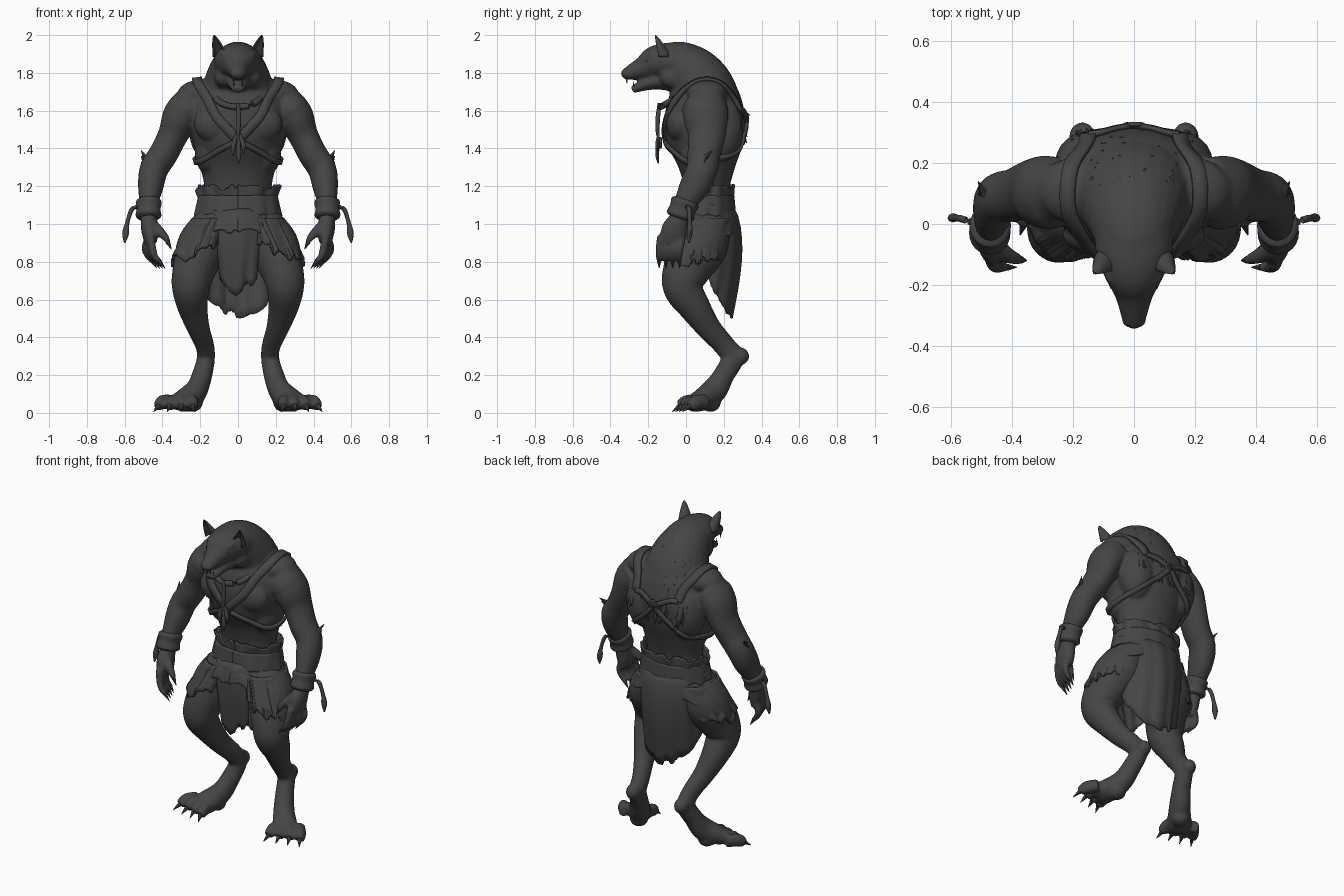
import bpy, bmesh, math, random
from mathutils import Vector, Matrix
from mathutils.bvhtree import BVHTree

random.seed(4)
if bpy.data.objects.get("Cube"):
    bpy.data.objects.remove(bpy.data.objects["Cube"])
grey = bpy.data.materials.new("charcoal grey")
grey.use_nodes = True
grey.diffuse_color = (0.06, 0.06, 0.06, 1)
shader = next(node for node in grey.node_tree.nodes if node.type == 'BSDF_PRINCIPLED')
shader.inputs["Base Color"].default_value = grey.diffuse_color
both_sides = ((1, "left"), (-1, "right"))

def finish(name, builder, thickness=0):
    bmesh.ops.recalc_face_normals(builder, faces=builder.faces)
    mesh = bpy.data.meshes.new(name)
    builder.to_mesh(mesh)
    builder.free()
    mesh.materials.append(grey)
    part = bpy.data.objects.new(name, mesh)
    bpy.context.collection.objects.link(part)
    bpy.context.view_layer.objects.active = part
    part.select_set(True)
    bpy.ops.object.shade_smooth_by_angle(angle=math.radians(50))
    part.select_set(False)
    if thickness:
        solid = part.modifiers.new("thickness", 'SOLIDIFY')
        solid.thickness, solid.offset = thickness, 0
    return part

def spline(keys, steps=5):
    """Catmull-Rom through key tuples of any length."""
    padded, out = [keys[0], *keys, keys[-1]], []
    for i in range(1, len(keys)):
        for t in (j / steps for j in range(steps)):
            out.append([b + t / 2 * (c - a + t * (2*a - 5*b + 4*c - d + t * (3*(b - c) + d - a)))
                        for a, b, c, d in zip(*padded[i-1:i+3])])
    return out + [list(keys[-1])]

def loft(bm, keys, side=1, count=16, level=False, steps=5):
    """Elliptical tube through keys (x, y, z, radius across, radius along)."""
    points, rings = spline(keys, steps), []
    for i, p in enumerate(points):
        before, after = points[max(i - 1, 0)], points[min(i + 1, len(points) - 1)]
        tangent = Vector((0, 0, 1)) if level else (Vector(after[:3]) - Vector(before[:3])).normalized()
        across = Vector((1, 0, 0)) if abs(tangent.x) < 0.9 else Vector((0, 1, 0))
        across = (across - tangent * across.dot(tangent)).normalized()
        along, ring = tangent.cross(across), []
        for angle in (math.tau * j / count for j in range(count)):
            c = Vector(p[:3]) + across * p[3] * math.cos(angle) + along * p[4] * math.sin(angle)
            ring.append(bm.verts.new((c.x * side, c.y, c.z)))
        rings.append(ring)
    for low, high in zip(rings, rings[1:]):
        for j in range(count):
            bm.faces.new((low[j], low[j-1], high[j-1], high[j]))
    bm.faces.new(rings[0])
    bm.faces.new(rings[-1])

def blob(bm, centre, radii, side=1):
    matrix = Matrix.Translation((centre[0] * side, *centre[1:])) @ Matrix.Diagonal((*radii, 1))
    bmesh.ops.create_uvsphere(bm, u_segments=20, v_segments=12, radius=1, matrix=matrix)

def spike(bm, start, end, radius, side=1):
    """Tapered claw, tooth or tuft."""
    loft(bm, [(*start, radius, radius), (*end, radius * .1, radius * .1)], side, 6, steps=2)

def sheet(name, surface, across, down, thickness):
    """Solidified grid from surface(u, v), both running from 0 to 1."""
    bm = bmesh.new()
    grid = [[bm.verts.new(surface(i / across, j / down)) for j in range(down + 1)] for i in range(across + 1)]
    for a, b in zip(grid, grid[1:]):
        for j in range(down):
            bm.faces.new((a[j], b[j], b[j+1], a[j+1]))
    finish(name, bm, thickness)

# body: torso, mane, head and jaw fused with the limbs into one skin
bm = bmesh.new()
loft(bm, [(0, .1, .9, .17, .12), (0, .11, 1.05, .2, .125), (0, .11, 1.18, .178, .12), (0, .11, 1.3, .2, .15), (0, .1, 1.42, .235, .2),
          (0, .1, 1.54, .265, .215), (0, .1, 1.64, .26, .2), (0, .1, 1.72, .2, .17), (0, .1, 1.78, .14, .12)], count=32, level=True)
loft(bm, [(0, .14, 1.52, .2, .17), (0, .1, 1.68, .2, .175), (0, .04, 1.78, .17, .16), (0, -.04, 1.84, .135, .13),
          (0, -.12, 1.85, .1, .1)], count=24)
loft(bm, [(0, -.02, 1.85, .13, .11), (0, -.1, 1.86, .125, .1), (0, -.17, 1.85, .098, .09), (0, -.23, 1.825, .065, .062),
          (0, -.29, 1.803, .046, .042), (0, -.332, 1.79, .036, .026)], count=24)
loft(bm, [(0, -.05, 1.77, .1, .07), (0, -.15, 1.758, .07, .048), (0, -.22, 1.737, .05, .032), (0, -.285, 1.71, .032, .02)])
blob(bm, (0, -.325, 1.797), (.032, .02, .024))
for side, _ in both_sides:
    # arm
    loft(bm, [(.24, .11, 1.64, .1, .11), (.3, .105, 1.57, .1, .12), (.345, .11, 1.47, .08, .1), (.395, .095, 1.37, .077, .088),
              (.445, .085, 1.29, .076, .083), (.462, .045, 1.2, .068, .08), (.472, -.005, 1.11, .05, .06),
              (.472, -.03, 1.04, .044, .052), (.468, -.06, .97, .045, .07), (.462, -.075, .9, .034, .066)], side, 20)
    # leg down to the hock, then the outturned foot
    loft(bm, [(.12, .11, 1.02, .1, .13), (.185, .07, .89, .135, .15), (.235, .0, .75, .113, .125), (.25, -.015, .66, .1, .105),
              (.24, .045, .56, .08, .085), (.21, .12, .45, .06, .066), (.177, .2, .36, .05, .058), (.17, .245, .29, .048, .06),
              (.19, .2, .2, .054, .056), (.22, .15, .12, .06, .068), (.27, .085, .07, .074, .06), (.305, .03, .05, .085, .044)], side, 20)
    # chest, shoulder, shoulder blade, trapezius, rump, heel, flank, brow, sole, cheek
    for centre, radii in (((.11, -.035, 1.53), (.125, .07, .1)), ((.28, .1, 1.6), (.1, .12, .1)), ((.15, .2, 1.5), (.11, .105, .17)),
                          ((.19, .11, 1.69), (.13, .11, .075)), ((.1, .16, 1.0), (.1, .09, .11)), ((.17, .285, .3), (.044, .05, .048)),
                          ((.15, .09, 1.38), (.08, .12, .12)), ((.06, -.175, 1.895), (.035, .03, .02)),
                          ((.24, .13, .055), (.055, .055, .05)), ((.08, -.07, 1.78), (.045, .07, .06))):
        blob(bm, centre, radii, side)
    # toes, fingers and thumb
    for i in range(4):
        x, y = .24 + .055 * i, -.035 + .018 * i
        loft(bm, [(.245 + .038 * i, y + .09, .06, .034, .04), (x, y + .035, .055, .032, .04), (x + .006 * i, y, .034, .026, .03)], side, 10)
        y, inward = -.13 + .036 * i, .012 * (3 - i)
        loft(bm, [(.465, y, .94, .023, .023), (.49 - inward, y - .01, .875, .022, .022),
                  (.476 - inward, y - .014, .83, .018, .018), (.45 - inward, y - .012, .8, .013, .013)], side, 10)
    loft(bm, [(.455, -.07, 1.0, .03, .03), (.42, -.1, .965, .028, .028), (.385, -.115, .93, .021, .02), (.37, -.118, .9, .014, .014)], side, 10)
body = finish("body", bm)
fuse = body.modifiers.new("fuse", 'REMESH')
fuse.mode, fuse.voxel_size, fuse.use_smooth_shade = 'VOXEL', .009, True
soften = body.modifiers.new("soften", 'SMOOTH')
soften.factor, soften.iterations = .5, 6
skin = BVHTree.FromObject(body, bpy.context.evaluated_depsgraph_get())

# claws, teeth, eyes and fur tufts
claws, teeth, eyes, tufts = (bmesh.new() for _ in range(4))
for side, _ in both_sides:
    for i in range(4):
        x, y = .24 + .061 * i, -.035 + .018 * i
        spike(claws, (x, y, .036), (x - .01 + .011 * i, y - .038, .006), .015, side)
        y = -.142 + .036 * i
        spike(claws, (.42 + .012 * i, y, .808), (.385 + .015 * i, y, .765), .013, side)
        spike(tufts, (.49, .1 - .02 * i, 1.35 - .03 * i), (.512, .14 - .02 * i, 1.39 - .03 * i), .016, side)
    spike(claws, (.372, -.118, .905), (.352, -.12, .865), .013, side)
    spike(teeth, (.025, -.315, 1.775), (.022, -.312, 1.74), .007, side)
    spike(teeth, (.022, -.275, 1.72), (.022, -.28, 1.755), .007, side)
    blob(eyes, (.066, -.205, 1.868), (.014, .012, .012), side)
for z in (random.uniform(1.45, 1.9) for _ in range(70)):
    p, normal, _, _ = skin.find_nearest(Vector((random.uniform(-.24, .24), .42 - (z - 1.45) * .6, z)))
    spike(tufts, p - normal * .01, p + normal * .004 + Vector((0, .008, -.05)), .013)
for name, builder in (("claws", claws), ("teeth", teeth), ("eyes", eyes), ("fur_tufts", tufts)):
    finish(name, builder)

# ears: cupped leaves open to the front
for side, word in both_sides:
    def ear(u, v):
        angle, width = math.radians(-115 + 230 * u), (1 - v) ** .7
        return (side * (.09 + .036 * v + .04 * width * math.sin(angle)), -.125 - .038 * v + .045 * width * math.cos(angle), 1.885 + .113 * v)
    sheet(word + "_ear", ear, 12, 8, .008)

def strap(name, keys, width, side):
    """Leather ribbon laid on the skin, evened out over hollows."""
    path = [skin.find_nearest(Vector((k[0] * side, k[1], k[2])))[:2] for k in spline(keys, 9)]
    for _ in range(10):
        path[1:-1] = [tuple((a[k] + b[k] * 2 + c[k]) / 4 for k in (0, 1)) for a, b, c in zip(path, path[1:], path[2:])]
    last = len(path) - 1

    def ribbon(u, v):
        i = round(u * last)
        tangent, (p, normal) = path[min(i + 1, last)][0] - path[max(i - 1, 0)][0], path[i]
        return p + normal.normalized() * .01 + tangent.cross(normal).normalized() * width * (v - .5)
    sheet(name, ribbon, last, 2, .016)

for side, word in both_sides:
    strap(word + "_shoulder_strap", [(.15, .34, 1.62), (.2, .25, 1.74), (.225, .1, 1.82), (.2, -.05, 1.72),
                                     (.11, -.15, 1.56), (0, -.16, 1.43)], .05, side)
    strap(word + "_rib_strap", [(0, -.16, 1.43), (.1, -.13, 1.38), (.2, -.02, 1.33), (.24, .1, 1.33),
                                (.18, .26, 1.38), (.08, .33, 1.46), (0, .36, 1.55)], .03, side)
    strap(word + "_back_strap", [(.15, .34, 1.62), (.08, .35, 1.59), (0, .36, 1.55)], .03, side)

# back ring, chest ring and throat collar
for name, centre, radius, thick, tilt in (("back_ring", (0, .325, 1.55), .03, .008, 85),
        ("chest_ring", (0, -.135, 1.43), .025, .007, 90), ("throat_collar", (0, -.03, 1.68), .12, .017, 30)):
    bm = bmesh.new()
    circle = [(math.cos(math.tau * i / 28) * radius, math.sin(math.tau * i / 28) * radius) for i in range(29)]
    loft(bm, [(x, y, 0, thick, thick) for x, y in circle], count=8, steps=1)
    bm.transform(Matrix.Translation(centre) @ Matrix.Rotation(math.radians(tilt), 4, 'X'))
    finish(name, bm)

# chest pendant, wrist tassels and cuffs
bm = bmesh.new()
loft(bm, [(0, -.14, 1.64, .01, .01), (.004, -.15, 1.55, .013, .012), (0, -.15, 1.47, .009, .009)], count=8)
for x, z in ((-.025, 1.36), (.004, 1.32), (.028, 1.37)):
    loft(bm, [(x * .3, -.145, 1.48, .006, .006), (x, -.152, z + .05, .013, .01), (x, -.145, z, .003, .003)], count=8)
finish("chest_pendant", bm)
for side, word in both_sides:
    tassel, cuff = bmesh.new(), bmesh.new()
    loft(tassel, [(.52, .0, 1.09, .01, .01), (.56, .015, 1.08, .012, .012), (.585, .02, 1.01, .011, .011),
                  (.595, .02, .95, .018, .015), (.6, .015, .9, .004, .004)], side, 8)
    finish(word + "_tassel", tassel)
    loft(cuff, [(.472, .0, 1.13, .056, .06), (.472, -.005, 1.115, .068, .075), (.473, -.018, 1.08, .063, .07),
                (.474, -.03, 1.045, .068, .075), (.474, -.035, 1.03, .054, .058)], side, 24)
    finish(word + "_cuff", cuff)

def cloth(name, top, bottom, start, span, hem=lambda u: 0, bulge=0, fold=.02, thickness=.012, tear=.04):
    """Torn wrap between two ellipses (x, y, z, rx, ry); hem(u) lifts the lower edge, angle 0 is the front."""
    jag = spline([(random.uniform(0, tear),) for _ in range(span // 9)], 3)
    jag[-1] = jag[0]

    def wrap(u, v):
        x, y, z, rx, ry = (a + (b - a) * v for a, b in zip(top, bottom))
        angle = math.radians(start + span * u)
        ripple = 1 + fold * (.5 + v) * (math.sin(angle * 13 + v) + math.sin(angle * 7 - 2 * v))
        swell = bulge * math.sin(math.pi * v ** .7)
        return (x + rx * ripple * math.sin(angle), y - (ry * ripple + swell) * math.cos(angle),
                z + v * (hem(u) + jag[round(u * (len(jag) - 1))][0]))
    sheet(name, wrap, (len(jag) - 1) * 2, 10, thickness)

# torn clothes
cloth("waist_rag", (0, .11, 1.11, .195, .13), (0, .11, 1.18, .215, .14), 0, 360, tear=.03)
cloth("waist_sash", (0, .105, 1.15, .198, .138), (0, .1, 1.03, .218, .15), 0, 360, fold=.01, thickness=.025, tear=.02)
cloth("hip_wrap", (0, .1, 1.06, .21, .145), (0, .09, .9, .29, .18), 0, 360,
      lambda u: .04 * math.cos(u * math.tau) ** 2, bulge=.01, fold=.012)
for side, word in both_sides:
    cloth(word + "_thigh_wrap", (side * .14, .085, 1.03, .1, .14), (side * .213, .035, .77, .134, .155), 0, 360,
          lambda u: .05 * (1 - side * math.sin(u * math.tau)), fold=.012, tear=.06)
cloth("front_flap", (0, .1, 1.08, .21, .15), (0, .1, .61, .16, .16), -36, 72, lambda u: .14 * abs(u - .45), bulge=.03)
cloth("back_cloth", (0, .1, 1.1, .215, .14), (0, .08, .5, .2, .16), 85, 190, lambda u: 1.1 * (u - .5) ** 2, bulge=.05, fold=.015)
